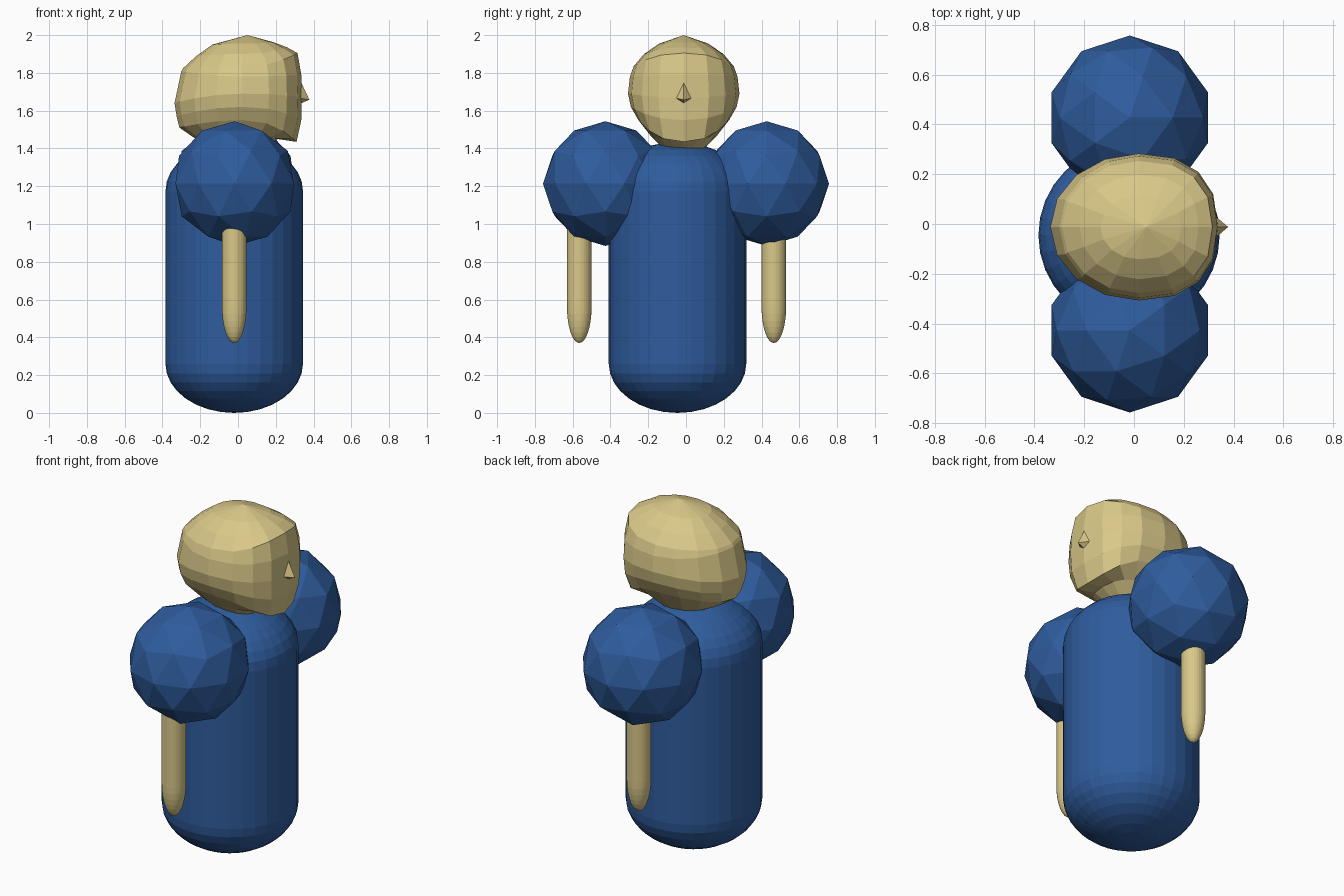
import bpy, bmesh, math
from mathutils import Matrix

if "Cube" in bpy.data.objects:
    bpy.data.objects.remove(bpy.data.objects["Cube"])


def material(name, rgb):
    m = bpy.data.materials.new(name)
    m.diffuse_color = (*rgb, 1.0)
    m.use_nodes = True
    m.node_tree.nodes["Principled BSDF"].inputs["Base Color"].default_value = m.diffuse_color
    return m


BLUE = material("robe blue", (0.028, 0.108, 0.34))
TAN = material("skin tan", (0.70, 0.58, 0.25))


def finish(bm, name, mat):
    bmesh.ops.recalc_face_normals(bm, faces=bm.faces)
    me = bpy.data.meshes.new(name)
    bm.to_mesh(me)
    bm.free()
    me.materials.append(mat)
    ob = bpy.data.objects.new(name, me)
    bpy.context.collection.objects.link(ob)
    return ob


def loft(name, mat, rings, start, end):
    """Skin a stack of equal-length rings and close both ends with a point."""
    bm = bmesh.new()
    loops = [[bm.verts.new(p) for p in r] for r in rings]
    n = len(loops[0])
    for a, b in zip(loops, loops[1:]):
        for i in range(n):
            j = (i + 1) % n
            bm.faces.new((a[i], a[j], b[j], b[i]))
    for tip, loop in ((start, loops[0]), (end, loops[-1])):
        t = bm.verts.new(tip)
        for i in range(n):
            bm.faces.new((loop[i], loop[(i + 1) % n], t))
    return finish(bm, name, mat)


def capsule(name, mat, x, y, z0, z1, radius, cap, segs=32, steps=8):
    """Upright capsule with squashed or stretched domes of height cap."""
    prof = []
    for k in range(1, steps + 1):
        a = k / steps * math.pi / 2
        prof.append((radius * math.sin(a), z0 + cap * (1 - math.cos(a))))
    prof += [(r, z0 + z1 - z) for r, z in reversed(prof)]
    rings = [[(x + r * math.cos(2 * math.pi * i / segs),
               y + r * math.sin(2 * math.pi * i / segs), z)
              for i in range(segs)] for r, z in prof]
    return loft(name, mat, rings, (x, y, z0), (x, y, z1))


# body
capsule("body", BLUE, -0.02, -0.045, 0.0, 1.435, 0.364, 0.26)

# arms and faceted puffed sleeves
for side, label in ((-1, "right"), (1, "left")):
    capsule(label + "_arm", TAN, -0.02, -0.05 + side * 0.515,
            0.37, 1.39, 0.065, 0.19)
    bm = bmesh.new()
    turn = Matrix.Rotation(math.pi if side < 0 else 0, 4, 'Z')
    bmesh.ops.create_icosphere(
        bm, subdivisions=2, radius=0.33,
        matrix=Matrix.Translation((-0.017, side * 0.427, 1.214)) @ turn)
    finish(bm, label + "_sleeve", BLUE)

# head: rings of (back x, back z), (front x, front z), (half width, side z)
CY = -0.012


def head_ring(back, front, side, n=16):
    cx = 0.02
    pts = []
    for i in range(n):
        a = 2 * math.pi * i / n
        c, s = math.cos(a), math.sin(a)
        end = front if c > 0 else back
        p = 0.83 if c > 0 else 1.0      # squarer towards the face
        x = cx + (end[0] - cx) * abs(c) ** p
        y = CY + side[0] * math.copysign(abs(s) ** p, s)
        z = side[1] + (end[1] - side[1]) * c * c
        pts.append((x, y, z))
    return pts


rings = [head_ring(*r) for r in (
    ((-0.12, 1.40), (0.14, 1.40), (0.11, 1.40)),
    ((-0.23, 1.455), (0.21, 1.45), (0.17, 1.46)),
    ((-0.31, 1.51), (0.31, 1.435), (0.24, 1.55)),
    ((-0.325, 1.57), (0.335, 1.55), (0.28, 1.62)),
    ((-0.336, 1.64), (0.338, 1.67), (0.295, 1.69)),
    ((-0.30, 1.81), (0.335, 1.79), (0.285, 1.78)),
    ((-0.29, 1.825), (0.315, 1.905), (0.265, 1.835)),
    ((-0.22, 1.89), (0.26, 1.935), (0.21, 1.90)),
    ((-0.135, 1.95), (0.19, 1.962), (0.13, 1.955)),
)]
loft("head", TAN, rings, (0.0, CY, 1.39), (0.05, CY, 2.0))

# nose
bm = bmesh.new()
top, left, right, low, tip = [bm.verts.new(p) for p in (
    (0.325, CY, 1.77), (0.325, CY + 0.045, 1.667),
    (0.325, CY - 0.045, 1.667), (0.325, CY, 1.635), (0.378, CY, 1.658))]
for tri in ((top, left, tip), (left, low, tip), (low, right, tip),
            (right, top, tip)):
    bm.faces.new(tri)
bm.faces.new((top, right, low, left))
finish(bm, "nose", TAN)
